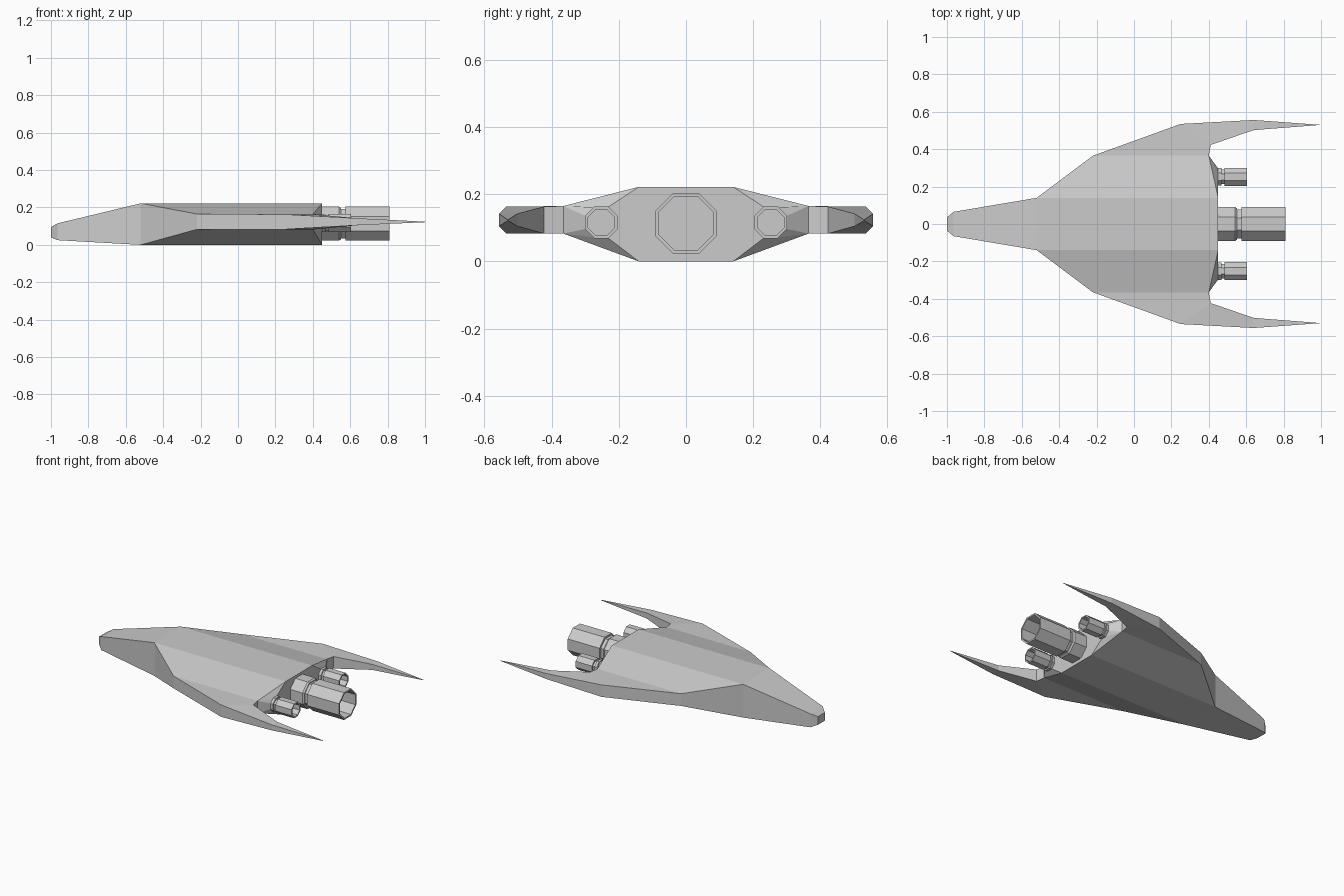
import bpy, bmesh, math

if "Cube" in bpy.data.objects:
    bpy.data.objects.remove(bpy.data.objects["Cube"])


def make_object(name, bm):
    bmesh.ops.remove_doubles(bm, verts=bm.verts, dist=1e-5)
    bmesh.ops.recalc_face_normals(bm, faces=bm.faces)
    me = bpy.data.meshes.new(name)
    bm.to_mesh(me)
    bm.free()
    ob = bpy.data.objects.new(name, me)
    bpy.context.collection.objects.link(ob)
    return ob


def octagon(x, cy, cz, apothem):
    r = apothem / math.cos(math.pi / 8)
    return [(x, cy + r * math.cos(math.radians(22.5 + 45 * i)),
             cz + r * math.sin(math.radians(22.5 + 45 * i))) for i in range(8)]


CZ = 0.113      # engine axis height
SIDE_Y = 0.252  # side engine offset

# Hull: half of the body and one wing, mirrored across y = 0
bm = bmesh.new()


def face(*pts):
    bm.faces.new([bm.verts.new(p) for p in pts])


# Central body stations: x, half width, bottom, top
stations = [(-1.0, .036, .04, .095), (-.965, .065, .025, .115),
            (-.52, .14, 0, .222), (.45, .14, 0, .222)]
for i in range(3):
    (x0, y0, b0, t0), (x1, y1, b1, t1) = stations[i:i + 2]
    face((x0, 0, t0), (x0, y0, t0), (x1, y1, t1), (x1, 0, t1))
    face((x0, 0, b0), (x0, y0, b0), (x1, y1, b1), (x1, 0, b1))
    if i < 2:
        face((x0, y0, b0), (x0, y0, t0), (x1, y1, t1), (x1, y1, b1))
for x, y, b, t in (stations[0], stations[-1]):
    face((x, 0, b), (x, y, b), (x, y, t), (x, 0, t))

# Wing outline from the root front, round the tip, to the root back
outline = [(-.22, .365, .083, .165), (.25, .535, .083, .163),
           (.64, .556, .105, .142), (1.0, .53, .121, .124),
           (.64, .502, .105, .142), (.41, .423, .083, .163),
           (.40, .365, .083, .165)]
low = [(x, y, b) for x, y, b, t in outline]
top = [(x, y, t) for x, y, b, t in outline]
for s in (low, top):
    face(s[0], s[1], s[5], s[6])
    face(s[1], s[2], s[4], s[5])
    face(s[2], s[3], s[4])
for i in range(6):
    face(low[i], low[i + 1], top[i + 1], top[i])

# Sloped shoulders between body and wing
for s, z in ((low, 0), (top, .222)):
    face((-.52, .14, z), s[0], s[6], (.45, .14, z))
face((-.52, .14, 0), low[0], top[0], (-.52, .14, .222))

# Rear panel bulging out to the side engine mount
ring = octagon(.45, SIDE_Y, CZ + .003, .045)
corners = [top[6], (.45, .14, .222), (.45, .14, 0), low[6]]
for k in range(4):
    a, b, c = ring[2 * k], ring[2 * k + 1], ring[(2 * k + 2) % 8]
    face(corners[k], a, b)
    face(corners[k], b, c, corners[(k + 1) % 4])
face(*ring)

hull = make_object("hull", bm)
hull.modifiers.new("mirror", 'MIRROR').use_axis = (False, True, False)
hull.modifiers["mirror"].merge_threshold = 1e-4


# Engines: octagonal collar, neck and hollow nozzle swept from one profile
def engine(name, cy, cz, profile):
    bm = bmesh.new()
    rings = [[bm.verts.new(p) for p in octagon(x, cy, cz, r)] for x, r in profile]
    for a, b in zip(rings, rings[1:]):
        for i in range(8):
            j = (i + 1) % 8
            bm.faces.new((a[i], a[j], b[j], b[i]))
    bm.faces.new(rings[-1])
    make_object(name, bm)


engine("main_engine", 0, CZ, [
    (.45, .091), (.54, .091), (.55, .084), (.55, .078), (.575, .078),
    (.575, .091), (.81, .091), (.81, .081), (.60, .081)])
for label, s in (("left", 1), ("right", -1)):
    engine(label + "_engine", s * SIDE_Y, CZ + .003, [
        (.45, .047), (.468, .047), (.468, .039), (.485, .039),
        (.485, .048), (.605, .048), (.605, .039), (.495, .039)])
